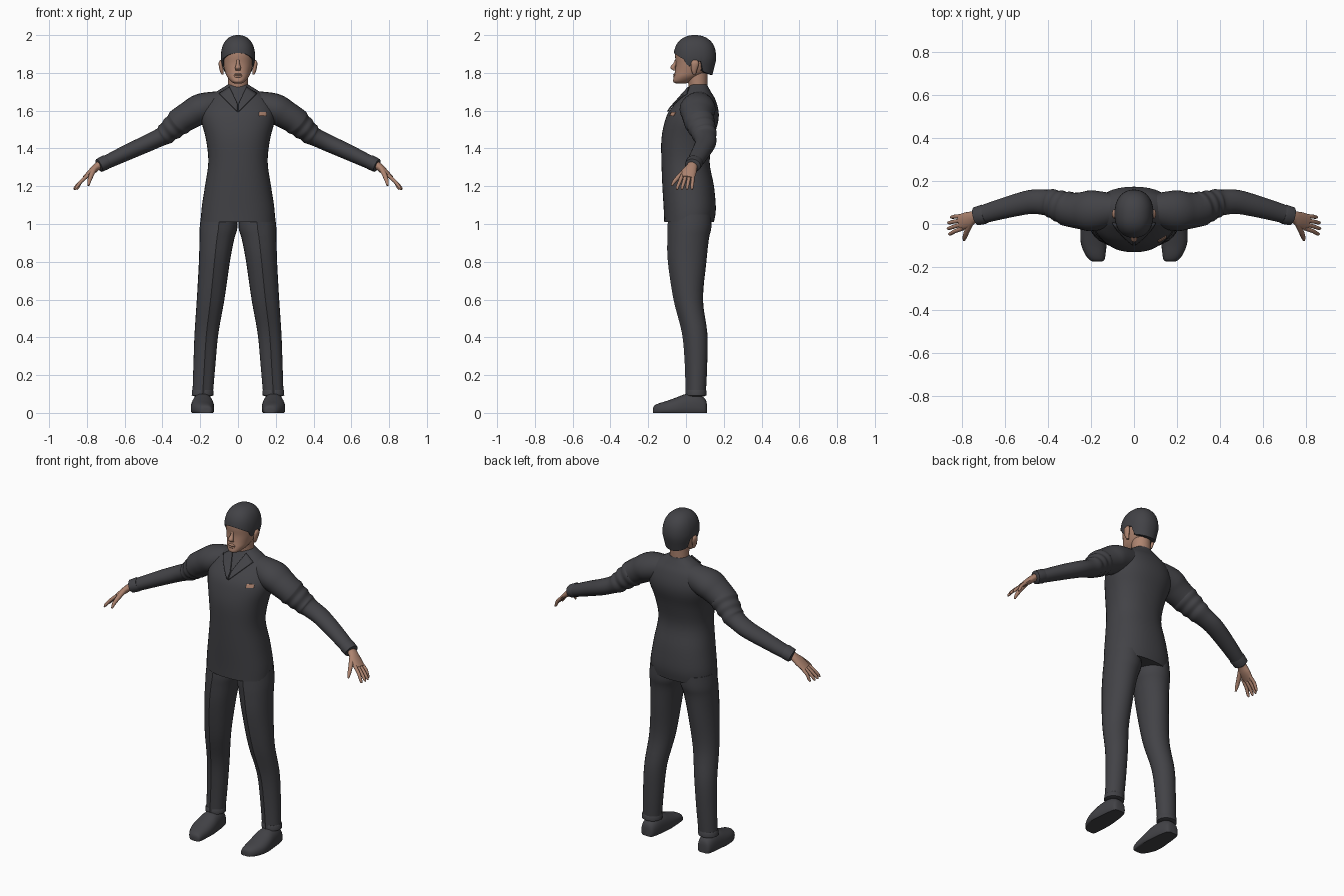
import bpy, bmesh
from math import sin, cos, pi, copysign, radians
from mathutils import Vector
from mathutils.bvhtree import BVHTree

cube = bpy.data.objects.get("Cube")
if cube:
    bpy.data.objects.remove(cube, do_unlink=True)

X, Y, Z = Vector((1, 0, 0)), Vector((0, 1, 0)), Vector((0, 0, 1))
parts = []


def material(name, color):
    m = bpy.data.materials.new(name)
    m.use_nodes = True
    m.diffuse_color = color
    m.node_tree.nodes["Principled BSDF"].inputs["Base Color"].default_value = color
    return m


CLOTH = material("charcoal", (0.055, 0.055, 0.062, 1))
SKIN = material("skin", (0.42, 0.23, 0.16, 1))


def finish(name, bm, mat, mirror=False):
    """Turn a bmesh into a named object, mirrored across x when asked."""
    bmesh.ops.recalc_face_normals(bm, faces=bm.faces)
    mesh = bpy.data.meshes.new(name)
    bm.to_mesh(mesh)
    bm.free()
    mesh.materials.append(mat)
    obj = bpy.data.objects.new(name, mesh)
    bpy.context.collection.objects.link(obj)
    if mirror:
        obj.modifiers.new("Mirror", 'MIRROR').use_mirror_merge = False
    parts.append(obj)
    return obj


def skin_rows(name, rows, mat, mirror=False):
    """Join closed rings of points into a capped surface."""
    bm = bmesh.new()
    rings = [[bm.verts.new(p) for p in row] for row in rows]
    n = len(rings[0])
    for a, b in zip(rings, rings[1:]):
        for i in range(n):
            j = (i + 1) % n
            bm.faces.new((a[i], a[j], b[j], b[i]))
    bm.faces.new(rings[0])
    bm.faces.new(rings[-1])
    return finish(name, bm, mat, mirror)


def spow(v, e):
    return copysign(abs(v) ** e, v)


def smooth_rings(rings, steps):
    """Catmull-Rom interpolation between key rings."""
    r = [rings[0]] + rings + [rings[-1]]
    out = []
    for p0, p1, p2, p3 in zip(r, r[1:], r[2:], r[3:]):
        for s in range(steps):
            t = s / steps
            out.append([b + .5 * t * (c - a + t * (2*a - 5*b + 4*c - d + t * (3*(b - c) + d - a)))
                        for a, b, c, d in zip(p0, p1, p2, p3)])
    return out + [list(rings[-1])]


def loft(name, rings, mat, axes=None, segs=24, power=2.0, steps=4,
         mirror=False, floor=False, crease=0.0):
    """Loft rings (x, y, z, radius u, radius v); without axes, follow the path."""
    keys = smooth_rings(rings, steps)
    centers = [Vector(k[:3]) for k in keys]
    rows = []
    for i, k in enumerate(keys):
        if axes:
            u, v = axes
        else:
            t = (centers[min(i + 1, len(keys) - 1)] - centers[max(i - 1, 0)]).normalized()
            u = (Y - t * t.dot(Y)).normalized()
            v = t.cross(u)
        row = []
        for s in range(segs):
            a = 2 * pi * s / segs
            p = centers[i] + u * k[3] * spow(cos(a), 2 / power) + v * k[4] * spow(sin(a), 2 / power)
            if s == segs * 3 // 4:
                p -= v * crease
            if floor:
                p.z = max(p.z, 0)
            row.append(p)
        rows.append(row)
    return skin_rows(name, rows, mat, mirror)


def upright(levels):
    """Rings from (z, front y, back y, half width)."""
    return [(0, (f + b) / 2, z, w, (b - f) / 2) for z, f, b, w in levels]


# Jacket body
jacket = loft("jacket", upright([
    (1.01, -.115, .148, .195), (1.08, -.118, .158, .193), (1.2, -.125, .148, .175),
    (1.33, -.13, .125, .157), (1.45, -.13, .145, .17), (1.54, -.113, .17, .193),
    (1.6, -.088, .172, .193), (1.66, -.038, .155, .165), (1.7, -.004, .132, .115),
    (1.725, .014, .118, .075), (1.738, .02, .113, .055)]),
    CLOTH, axes=(X, Y), segs=40, power=2.25)
tree = BVHTree.FromPolygons([v.co for v in jacket.data.vertices],
                            [p.vertices[:] for p in jacket.data.polygons])


def plate(name, corners, mat, lift, mirror=False, n=8):
    """Thin four-sided plate laid on the jacket front, corners as (x, z)."""
    a, b, c, d = [Vector(p) for p in corners]
    bm = bmesh.new()
    grid = []
    for i in range(n + 1):
        row = []
        for j in range(n + 1):
            p = a.lerp(b, i / n).lerp(d.lerp(c, i / n), j / n)
            hit = tree.ray_cast(Vector((p.x, -1, p.y)), Y)[0]
            row.append(bm.verts.new((p.x, (hit.y if hit else .03) - lift, p.y)))
        grid.append(row)
    for i in range(n):
        for j in range(n):
            bm.faces.new((grid[i][j], grid[i + 1][j], grid[i + 1][j + 1], grid[i][j + 1]))
    obj = finish(name, bm, mat, mirror)
    mod = obj.modifiers.new("Thickness", 'SOLIDIFY')
    mod.thickness = lift
    mod.offset = 0
    return obj


# Lapels and plain breast patch
plate("lapel", [(.045, 1.725), (.1, 1.69), (.004, 1.595), (.003, 1.635)], CLOTH, .007, mirror=True)
plate("breast_patch", [(.112, 1.572), (.112, 1.592), (.15, 1.592), (.15, 1.572)], SKIN, .003)

# Sleeves with folds below the shoulder
folds = [(.295 + .018 * i, .066 + .006 * i, 1.553 - .0155 * i,
          .08 - .0035 * i + (i % 2) * .005, .072 - .004 * i + (i % 2) * .005) for i in range(6)]
loft("sleeve", [(.08, .07, 1.635, .07, .07), (.19, .062, 1.612, .095, .08), (.25, .062, 1.58, .086, .076)]
     + folds + [(.41, .1, 1.46, .06, .048), (.48, .103, 1.427, .056, .045), (.58, .08, 1.382, .05, .042),
                (.68, .052, 1.335, .044, .037), (.73, .036, 1.313, .04, .035)], CLOTH, mirror=True)
loft("cuff", [(.692, .047, 1.331, .043, .036), (.7, .045, 1.327, .046, .039),
              (.735, .036, 1.31, .043, .037), (.74, .034, 1.308, .03, .026)], CLOTH, steps=1, mirror=True)

# Hands
loft("palm", [(.725, .036, 1.318, .026, .022), (.75, .03, 1.3, .03, .02),
              (.775, .018, 1.277, .038, .018), (.812, .008, 1.245, .036, .011)],
     SKIN, segs=16, mirror=True)
for i, finger in enumerate(("index", "middle", "ring", "little")):
    y0, y1 = -.02 + .019 * i, -.046 + .026 * i
    reach = (0, .006, .004, -.008)[i]
    loft(finger + "_finger", [(.795, y0, 1.258, .01, .01), (.832, (y0 + y1) / 2, 1.224, .0095, .0095),
                              (.855 + reach, y1, 1.194, .008, .008), (.862 + reach, y1, 1.182, .004, .004)],
         SKIN, segs=10, steps=3, mirror=True)
loft("thumb", [(.762, .002, 1.288, .016, .014), (.778, -.035, 1.255, .012, .013),
               (.788, -.062, 1.225, .01, .01), (.791, -.076, 1.203, .005, .005)],
     SKIN, segs=10, steps=3, mirror=True)

# Trouser legs with a pressed front crease
loft("trouser_leg", [(.1, .025, 1.05, .095, .11), (.103, .022, .98, .1, .112), (.112, .015, .92, .092, .106),
                     (.125, .01, .8, .082, .098), (.145, .016, .6, .073, .074), (.167, .05, .42, .063, .063),
                     (.178, .057, .25, .058, .055), (.187, .055, .1, .054, .05)],
     CLOTH, axes=(X, Y), mirror=True, crease=.008)
loft("trouser_hem", [(.187, .055, .122, .054, .05), (.187, .055, .118, .057, .053),
                     (.188, .055, .092, .057, .053), (.188, .055, .088, .045, .042)],
     CLOTH, axes=(X, Y), steps=1, mirror=True)

# Shoes, flattened on the ground
shoe = [(.11, .165, .212, .05), (.1, .15, .228, .075), (.06, .138, .238, .1), (0, .13, .245, .1),
        (-.05, .126, .25, .082), (-.1, .128, .245, .064), (-.145, .133, .225, .05),
        (-.168, .138, .205, .038), (-.175, .15, .19, .025)]
loft("shoe", [((a + b) / 2, y, h * .3, (b - a) / 2, h * .7) for y, a, b, h in shoe],
     CLOTH, axes=(X, Z), power=2.4, mirror=True, floor=True)

# Neck and head
loft("neck", upright([(1.66, .01, .11, .06), (1.72, .015, .112, .054), (1.8, .0, .115, .054)]),
     SKIN, axes=(X, Y))
loft("head", upright([
    (1.744, -.052, .0, .018), (1.754, -.068, .025, .036), (1.78, -.064, .075, .058),
    (1.81, -.058, .118, .07), (1.85, -.054, .14, .08), (1.9, -.058, .145, .083),
    (1.94, -.048, .14, .075), (1.975, -.01, .1, .045)]), SKIN, axes=(X, Y), segs=32, power=2.2)
loft("nose", [(0, -.05, 1.872, .007, .008), (0, -.058, 1.85, .009, .01),
              (0, -.07, 1.828, .015, .014), (0, -.058, 1.812, .012, .008)],
     SKIN, axes=(X, Y), segs=14)
loft("lips", [(0, -.055, 1.798, .012, .006), (0, -.06, 1.791, .022, .009), (0, -.06, 1.785, .02, .005),
              (0, -.06, 1.779, .019, .009), (0, -.056, 1.772, .01, .006)],
     SKIN, axes=(X, Y), segs=14, steps=2)
loft("ear", [(.082, .045, 1.792, .006, .008), (.086, .043, 1.81, .01, .014), (.091, .046, 1.84, .011, .021),
             (.092, .048, 1.858, .009, .019), (.089, .048, 1.868, .004, .01)],
     SKIN, axes=(X, Y), segs=14, mirror=True)

# Hair cap: the lower edge follows fringe, sideburn, ear and nape
edge = [(-1, 1.905), (-.7, 1.885), (-.45, 1.87), (-.35, 1.835), (-.15, 1.835),
        (-.1, 1.862), (.25, 1.862), (.4, 1.805), (1, 1.79)]


def hairline(d):
    for (d0, z0), (d1, z1) in zip(edge, edge[1:]):
        if d <= d1:
            return z0 + (z1 - z0) * (d - d0) / (d1 - d0)
    return edge[-1][1]


def hair_point(a, t, inset=1.0):
    low = hairline(sin(a))
    z = low + (1.9995 - low) * sin(t * pi / 2)
    if z > 1.87:
        k = (1 - ((z - 1.87) / .13) ** 2.6) ** .45
    else:
        k = 1 - 2.2 * (1.87 - z)
    k *= inset
    return Vector((.091 * k * spow(cos(a), .9), .047 + .113 * k * spow(sin(a), .9), z))


angles = [2 * pi * s / 48 for s in range(48)]
skin_rows("hair", [[hair_point(a, 0, .85) for a in angles]]
          + [[hair_point(a, i / 14) for a in angles] for i in range(15)], CLOTH)

# Smooth shading with sharp edges kept
bpy.ops.object.select_all(action='DESELECT')
for obj in parts:
    obj.select_set(True)
bpy.context.view_layer.objects.active = jacket
bpy.ops.object.shade_smooth_by_angle(angle=radians(45))
